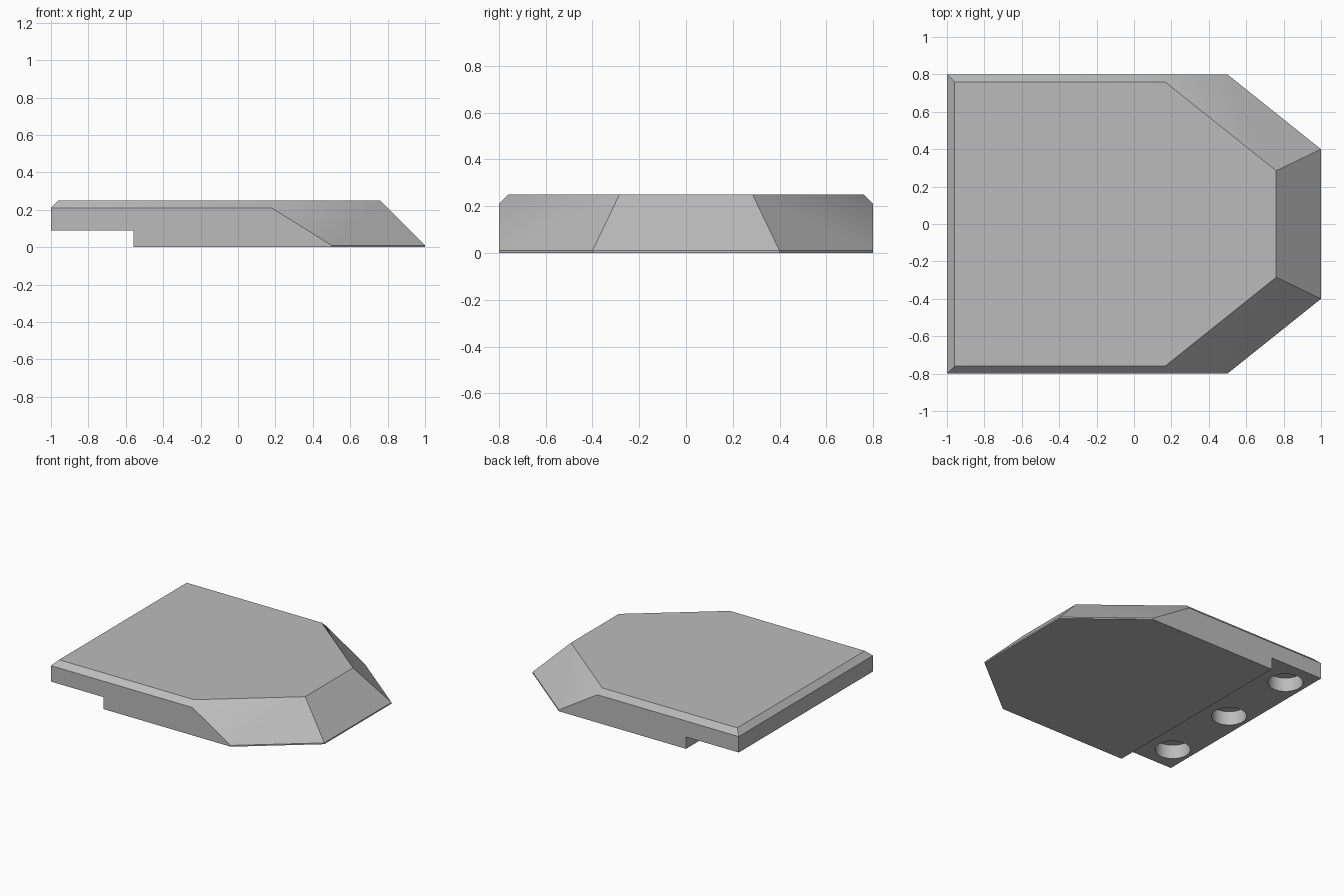
import bpy, bmesh
from mathutils import Vector

default = bpy.data.objects.get("Cube")
if default:
    bpy.data.objects.remove(default, do_unlink=True)

HEIGHT = 0.25

grey = bpy.data.materials.new("plain grey")
grey.use_nodes = True
grey.diffuse_color = (0.5, 0.5, 0.5, 1)
grey.node_tree.nodes["Principled BSDF"].inputs["Base Color"].default_value = (0.5, 0.5, 0.5, 1)


def add_object(name, bm):
    bmesh.ops.recalc_face_normals(bm, faces=bm.faces)
    mesh = bpy.data.meshes.new(name)
    bm.to_mesh(mesh)
    bm.free()
    mesh.materials.append(grey)
    obj = bpy.data.objects.new(name, mesh)
    bpy.context.collection.objects.link(obj)
    return obj


# Plate outline, counter-clockwise, with the bevel size of the edge after each corner
outline = [(-1, -0.8, 0.04), (0.5, -0.8, 0.24), (1, -0.4, 0.24),
           (1, 0.4, 0.24), (0.5, 0.8, 0.04), (-1, 0.8, 0.04)]

# Solid plate: extruded outline
bm = bmesh.new()
base = bm.faces.new([bm.verts.new((x, y, 0)) for x, y, _ in outline])
top = bmesh.ops.extrude_face_region(bm, geom=[base], use_keep_orig=True)["geom"]
bmesh.ops.translate(bm, vec=(0, 0, HEIGHT),
                    verts=[v for v in top if isinstance(v, bmesh.types.BMVert)])
bmesh.ops.recalc_face_normals(bm, faces=bm.faces)

# Slice a 45 degree bevel along every top edge
for i, (x, y, size) in enumerate(outline):
    nx, ny, _ = outline[(i + 1) % len(outline)]
    outward = Vector((ny - y, x - nx, 0)).normalized()
    cut = bmesh.ops.bisect_plane(
        bm, geom=bm.verts[:] + bm.edges[:] + bm.faces[:], dist=1e-5,
        plane_co=(x, y, HEIGHT - size), plane_no=outward + Vector((0, 0, 1)),
        clear_outer=True)
    rim = [e for e in cut["geom_cut"] if isinstance(e, bmesh.types.BMEdge)]
    bmesh.ops.edgeloop_fill(bm, edges=rim)
plate = add_object("bevelled_plate", bm)

# Cutter for the step under the rear strip
cutters = []
bm = bmesh.new()
bmesh.ops.create_cube(bm, size=1)
bmesh.ops.scale(bm, vec=(0.64, 2, 0.29), verts=bm.verts)
bmesh.ops.translate(bm, vec=(-0.88, 0, -0.055), verts=bm.verts)
cutters.append(add_object("step_cutter", bm))

# Cutters for the three blind holes in the step
for y in (-0.6, 0, 0.6):
    bm = bmesh.new()
    bmesh.ops.create_cone(bm, cap_ends=True, segments=48, radius1=0.12, radius2=0.12, depth=0.2)
    bmesh.ops.translate(bm, vec=(-0.85, y, 0.095), verts=bm.verts)
    cutters.append(add_object("hole_cutter", bm))

# Carve the plate, then drop the cutters
bpy.ops.object.select_all(action='DESELECT')
plate.select_set(True)
bpy.context.view_layer.objects.active = plate
for cutter in cutters:
    cutter.hide_render = True
    mod = plate.modifiers.new(cutter.name, 'BOOLEAN')
    mod.operation = 'DIFFERENCE'
    mod.solver = 'EXACT'
    mod.object = cutter
    bpy.ops.object.modifier_apply(modifier=mod.name)
    bpy.data.objects.remove(cutter, do_unlink=True)

bpy.ops.object.shade_smooth_by_angle()
